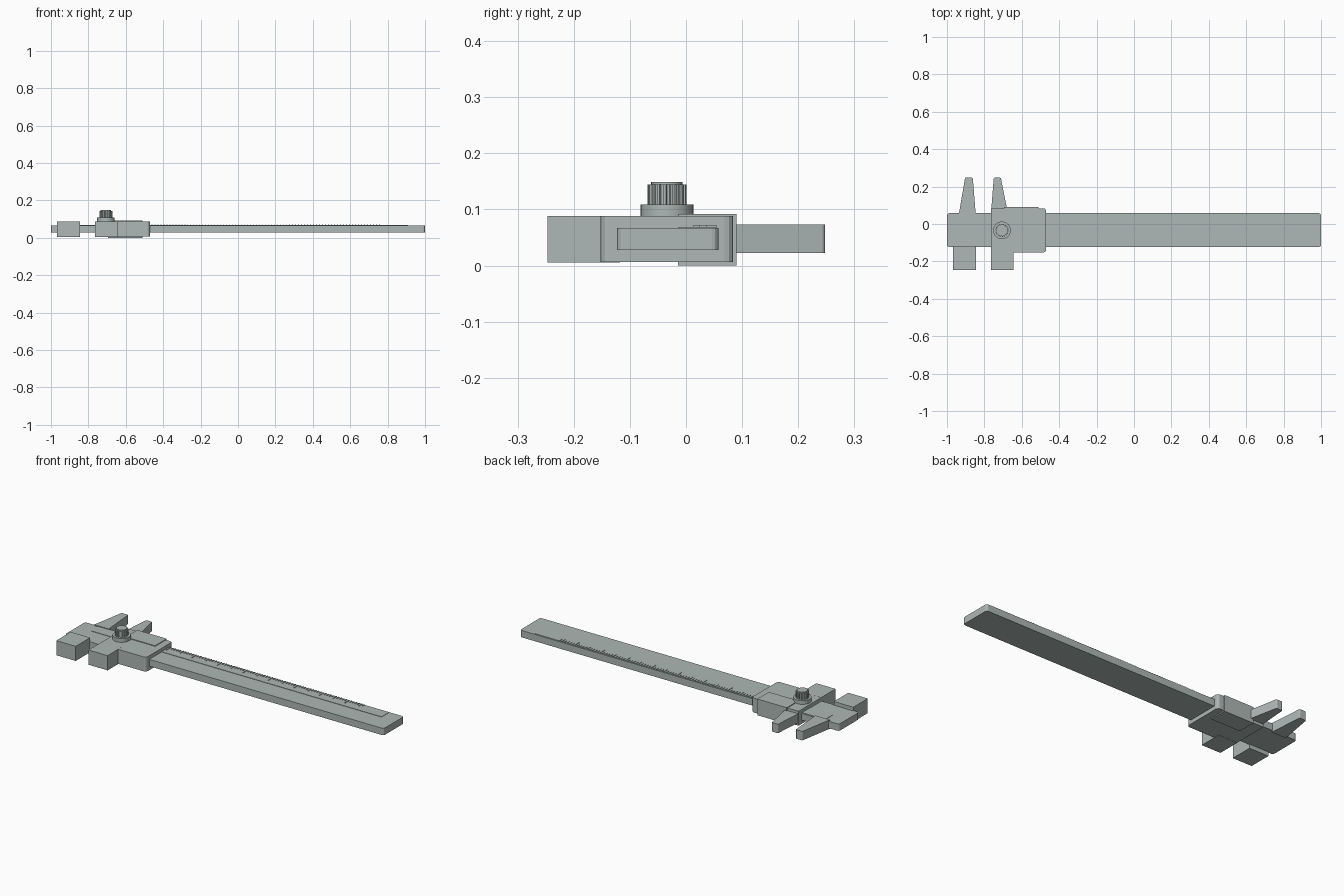
import bpy, bmesh, math

if "Cube" in bpy.data.objects:
    bpy.data.objects.remove(bpy.data.objects["Cube"])

steel = bpy.data.materials.new("grey_green_steel")
steel.diffuse_color = (0.42, 0.48, 0.465, 1)
steel.use_nodes = True
steel.node_tree.nodes["Principled BSDF"].inputs["Base Color"].default_value = steel.diffuse_color


def finish(bm, name):
    bmesh.ops.recalc_face_normals(bm, faces=bm.faces[:])
    me = bpy.data.meshes.new(name)
    bm.to_mesh(me)
    bm.free()
    me.materials.append(steel)
    ob = bpy.data.objects.new(name, me)
    bpy.context.collection.objects.link(ob)
    return ob


def prism(name, pts, z0, z1, round_if=None, r=0.0):
    """Extrude an outline upwards, rounding the vertical edges chosen by round_if."""
    bm = bmesh.new()
    face = bm.faces.new([bm.verts.new((x, y, z0)) for x, y in pts])
    top = bmesh.ops.extrude_face_region(bm, geom=[face])["geom"]
    bmesh.ops.translate(bm, vec=(0, 0, z1 - z0),
                        verts=[v for v in top if isinstance(v, bmesh.types.BMVert)])
    if round_if:
        edges = [e for e in bm.edges
                 if abs(e.verts[0].co.z - e.verts[1].co.z) > 1e-4 and round_if(e.verts[0].co)]
        bmesh.ops.bevel(bm, geom=edges, offset=r, segments=3, profile=0.5, affect='EDGES')
    return finish(bm, name)


def block(name, x0, x1, y0, y1, z0, z1, round_if=None, r=0.0):
    return prism(name, [(x0, y0), (x1, y0), (x1, y1), (x0, y1)], z0, z1, round_if, r)


def disc(name, r, z0, z1, n=32):
    pts = [(KX + r * math.cos(i * math.tau / n), KY + r * math.sin(i * math.tau / n))
           for i in range(n)]
    ob = prism(name, pts, z0, z1)
    bpy.context.view_layer.objects.active = ob
    ob.select_set(True)
    bpy.ops.object.shade_smooth_by_angle(angle=math.radians(30))
    ob.select_set(False)


# Main beam and its raised scale strip
block("beam", -1, 1, -0.123, 0.058, 0.028, 0.067, lambda c: True, 0.012)
block("scale_strip", -0.91, 0.91, -0.014, 0.054, 0.06, 0.069)

# Graduation marks, longer every fifth and tenth
bm = bmesh.new()
for i in range(77):
    length = 0.041 if i % 10 == 0 else 0.03 if i % 5 == 0 else 0.018
    x = -0.46 + i * 0.016
    geo = bmesh.ops.create_cube(bm, size=1)["verts"]
    bmesh.ops.scale(bm, vec=(0.004, length, 0.005), verts=geo)
    bmesh.ops.translate(bm, vec=(x, 0.054 - length / 2, 0.0695), verts=geo)
finish(bm, "graduation_marks")

# Fixed jaws
tip = lambda c: c.y > 0.2
block("fixed_lower_jaw", -0.967, -0.845, -0.247, -0.118, 0.005, 0.088)
prism("fixed_upper_jaw", [(-0.937, 0.05), (-0.846, 0.05), (-0.862, 0.248), (-0.903, 0.248)],
      0.022, 0.073, tip, 0.006)

# Sliding carriage with its jaws and back plate
block("slider", -0.765, -0.47, -0.152, 0.084, 0.006, 0.088, lambda c: c.x > -0.6, 0.015)
block("sliding_lower_jaw", -0.765, -0.645, -0.247, -0.118, 0.005, 0.0885)
prism("sliding_upper_jaw", [(-0.765, 0.05), (-0.673, 0.05), (-0.712, 0.248), (-0.75, 0.248)],
      0.022, 0.073, tip, 0.006)
block("slider_plate", -0.695, -0.51, -0.014, 0.09, 0.0, 0.092)

# Locking screw: collar, ridged knob, cap
KX, KY = -0.706, -0.034
disc("screw_collar", 0.047, 0.08, 0.109)
ridges = 18
pts = []
for i in range(ridges):
    for f, r in ((0.0, 0.031), (0.4, 0.031), (0.5, 0.035), (0.9, 0.035)):
        a = (i + f) * math.tau / ridges
        pts.append((KX + r * math.cos(a), KY + r * math.sin(a)))
prism("screw_knob", pts, 0.105, 0.144)
disc("screw_cap", 0.028, 0.14, 0.149)
